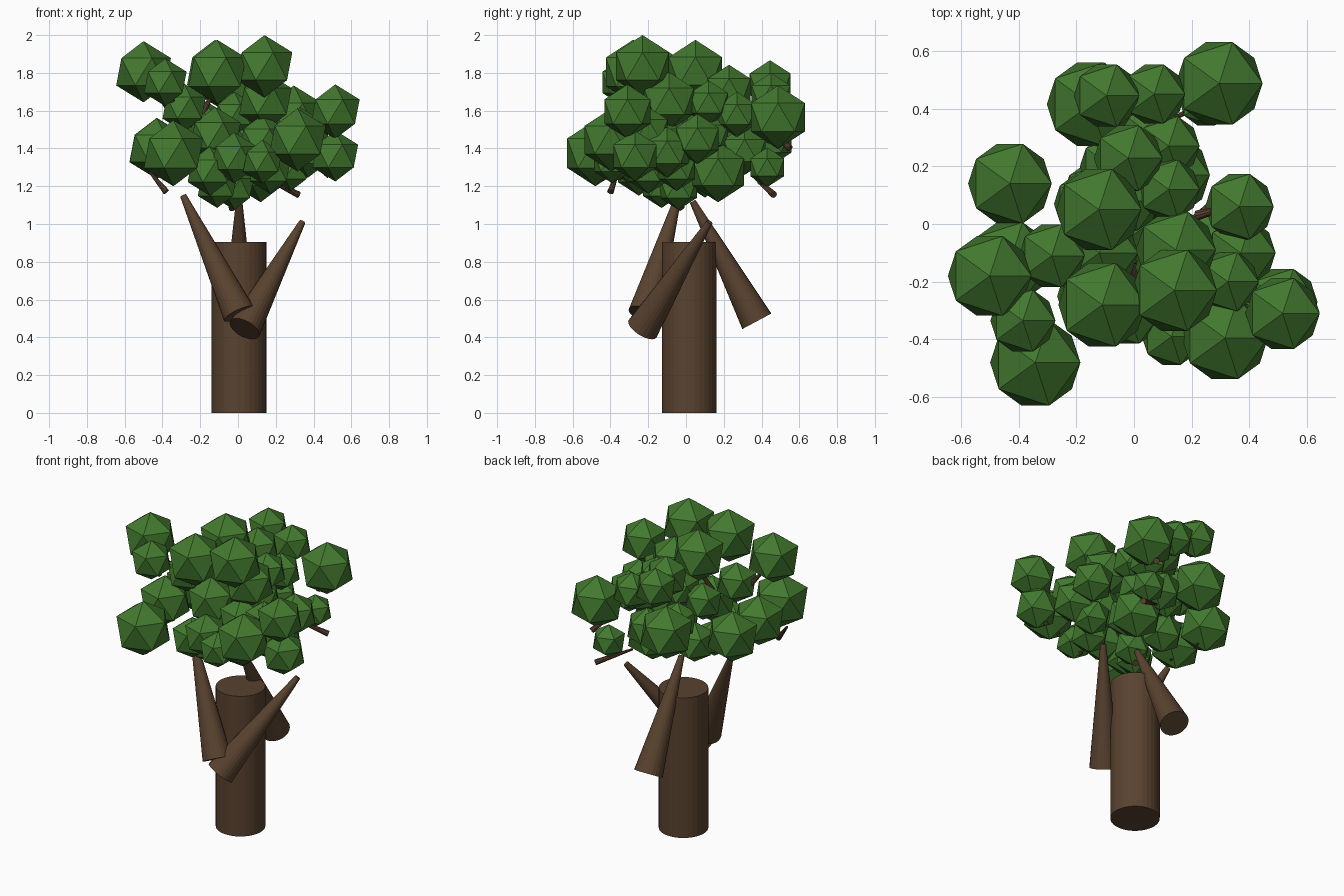
import bpy, random
from mathutils import Vector

random.seed(4)


def material(name, color):
    m = bpy.data.materials.new(name)
    m.diffuse_color = color
    return m


BARK = material("bark", (0.10, 0.055, 0.028, 1))
LEAF = material("leaf", (0.055, 0.19, 0.028, 1))


def cone(name, a, b, r1, r2, sides):
    """Tapered round piece from point a to point b."""
    a, b = Vector(a), Vector(b)
    d = b - a
    bpy.ops.mesh.primitive_cone_add(vertices=sides, radius1=r1, radius2=r2,
                                    depth=d.length, location=(a + b) / 2,
                                    rotation=d.to_track_quat('Z', 'Y').to_euler())
    o = bpy.context.object
    o.name = name
    o.data.materials.append(BARK)
    return o


def clump(x, y, z, r):
    bpy.ops.mesh.primitive_ico_sphere_add(subdivisions=1, radius=r, location=(x, y, z))
    o = bpy.context.object
    o.name = "leaf_clump"
    o.data.materials.append(LEAF)


# Trunk
cone("trunk", (0.006, 0.017, 0), (0.006, 0.017, 0.905), 0.145, 0.145, 32)

# Three limbs, thick end low and outside the trunk
for base, tip in [((0.005, -0.22, 0.525), (-0.29, -0.04, 1.15)),
                  ((0.035, -0.23, 0.445), (0.34, 0.125, 1.01)),
                  ((0.006, 0.375, 0.485), (0.006, 0.035, 1.12))]:
    cone("limb", base, tip, 0.087, 0.017, 24)

# Outer leaf clumps: upper tier
upper = [(-.50, -.18, 1.806, .162), (-.385, -.335, 1.75, .126),
         (-.11, -.28, 1.805, .17), (-.122, .05, 1.81, .165),
         (.14, -.23, 1.835, .165), (.515, -.31, 1.595, .144),
         (-.02, .228, 1.71, .133), (-.095, .445, 1.74, .127),
         (.07, .45, 1.68, .12), (.295, .487, 1.565, .168),
         (.145, -.09, 1.65, .155), (-.285, -.11, 1.615, .128)]
# Middle and lower tiers
lower = [(-.43, .14, 1.40, .162), (-.43, -.13, 1.40, .16),
         (-.342, -.48, 1.375, .175), (.315, -.395, 1.445, .167),
         (.515, -.27, 1.36, .135), (.365, .06, 1.45, .133),
         (-.15, .415, 1.455, .17), (.25, .43, 1.30, .105),
         (.12, .17, 1.275, .16), (.37, -.10, 1.38, .135),
         (.325, -.20, 1.5, .12), (-.02, -.30, 1.35, .135),
         (.13, -.39, 1.33, .115), (-.12, -.10, 1.47, .15),
         (-.11, -.13, 1.20, .115), (-.02, -.04, 1.19, .115)]
# Clumps inside the crown
inner = [(-.17, .07, 1.53, .12), (-.13, .10, 1.27, .13), (.12, .27, 1.58, .12),
         (.06, .31, 1.39, .13), (.08, .12, 1.47, .12), (.13, -.15, 1.44, .14),
         (.05, .0, 1.35, .13), (.28, -.05, 1.29, .115), (.12, .12, 1.64, .12),
         (-.02, .08, 1.58, .12), (-.08, .2, 1.43, .12), (-.15, -.25, 1.28, .13),
         (.17, -.2, 1.28, .12)]
for c in upper + lower + inner:
    clump(*c)

# Twigs whose thick ends show outside the leaves
for base, tip in [((.32, .465, 1.155), (.13, .36, 1.25)),
                  ((-.38, -.40, 1.17), (-.47, -.36, 1.28)),
                  ((.29, .55, 1.40), (.20, .45, 1.50)),
                  ((-.36, -.12, 1.60), (-.45, -.16, 1.72)),
                  ((.22, .03, 1.45), (.33, .06, 1.52)),
                  ((-.03, -.02, 1.08), (-.06, -.12, 1.2)),
                  ((-.19, .0, 1.58), (-.12, .05, 1.72))]:
    cone("twig", base, tip, 0.018, 0.007, 10)

# Short twig inside each clump, pointing upward
for x, y, z, r in upper + lower:
    p = Vector((x * 0.9, y * 0.9, z - r * 0.8))
    q = Vector((x + random.uniform(-.04, .04), y + random.uniform(-.04, .04), z))
    cone("twig", p, q, 0.014, 0.006, 8)
